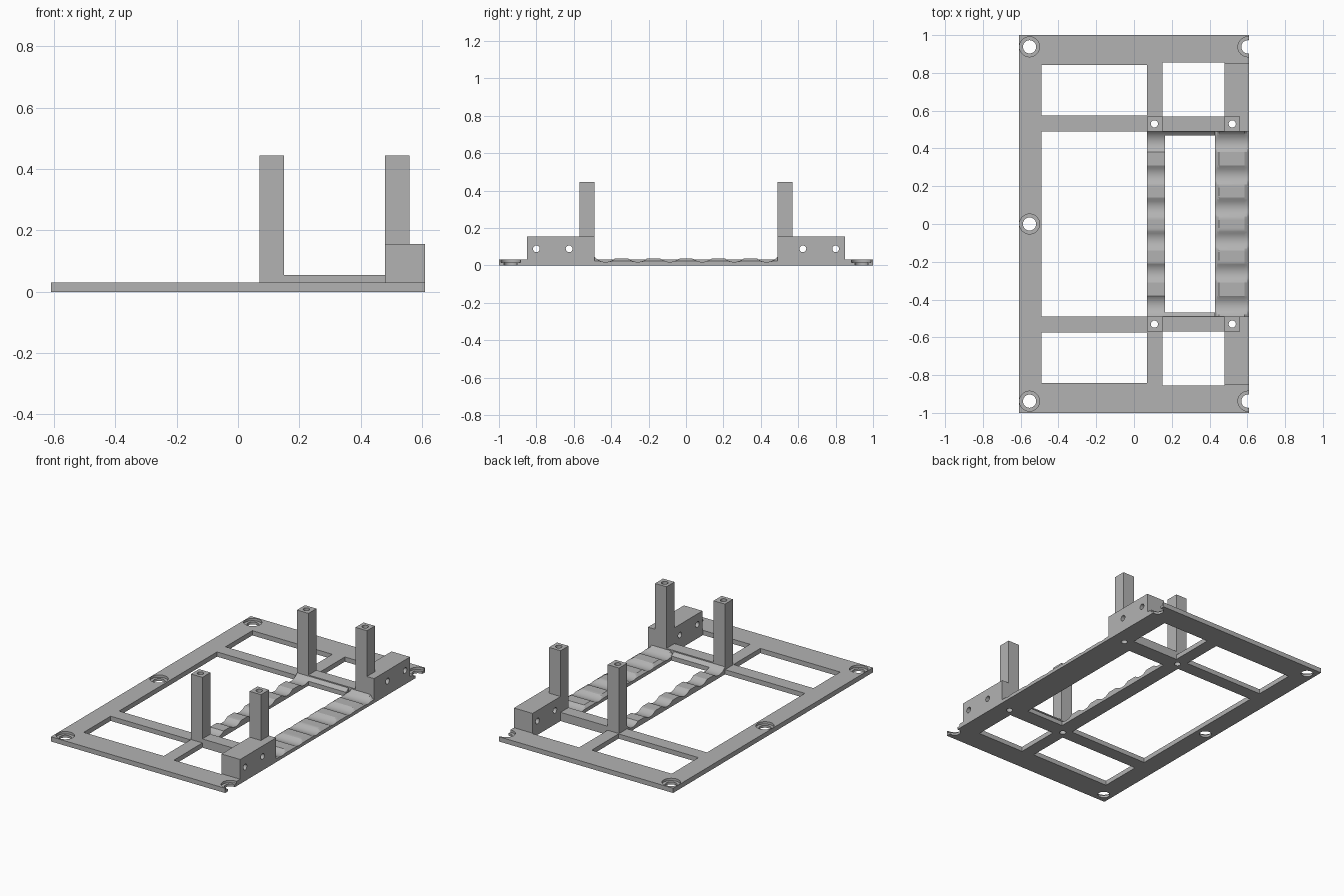
import bpy, bmesh, math

if "Cube" in bpy.data.objects:
    bpy.data.objects.remove(bpy.data.objects["Cube"])

grey = bpy.data.materials.new("plain grey")
grey.use_nodes = True
grey.diffuse_color = (0.45, 0.45, 0.45, 1)
grey.node_tree.nodes["Principled BSDF"].inputs["Base Color"].default_value = (0.45, 0.45, 0.45, 1)

PLATE, RAIL, BLOCK, POST = 0.03, 0.055, 0.155, 0.445   # top heights
EDGE = 0.61                                            # half width of plate


def finish(name, bm):
    bmesh.ops.recalc_face_normals(bm, faces=bm.faces)
    mesh = bpy.data.meshes.new(name)
    bm.to_mesh(mesh)
    bm.free()
    mesh.materials.append(grey)
    obj = bpy.data.objects.new(name, mesh)
    bpy.context.collection.objects.link(obj)
    return obj


def box(name, x0, x1, y0, y1, z0, z1):
    bm = bmesh.new()
    bmesh.ops.create_cube(bm, size=1)
    for v in bm.verts:
        v.co.x = x1 if v.co.x > 0 else x0
        v.co.y = y1 if v.co.y > 0 else y0
        v.co.z = z1 if v.co.z > 0 else z0
    return finish(name, bm)


def cylinder(x, y, z, radius, depth, along_x=False):
    bm = bmesh.new()
    bmesh.ops.create_cone(bm, cap_ends=True, segments=32, radius1=radius, radius2=radius, depth=depth)
    obj = finish("cutter", bm)
    for v in obj.data.vertices:
        if along_x:
            v.co.x, v.co.z = v.co.z, -v.co.x
        v.co.x += x
        v.co.y += y
        v.co.z += z
    return obj


def cut(obj, cutters):
    bpy.context.view_layer.objects.active = obj
    for c in cutters:
        mod = obj.modifiers.new("cut", "BOOLEAN")
        mod.operation, mod.solver, mod.object = "DIFFERENCE", "EXACT", c
        bpy.ops.object.modifier_apply(modifier=mod.name)
        bpy.data.objects.remove(c)


def smooth(obj):
    bpy.ops.object.select_all(action="DESELECT")
    obj.select_set(True)
    bpy.context.view_layer.objects.active = obj
    bpy.ops.object.shade_smooth_by_angle(angle=math.radians(20))


def pin_hole(x, side):
    return cylinder(x, side * 0.53, 0.2, 0.019, 1)


# Base plate with windows, screw holes and an open bay for the cradle
plate = box("base_plate", -EDGE, EDGE, -1, 1, 0, PLATE)
cutters = [box("cutter", -0.49, 0.07, -0.49, 0.49, -1, 1),
           box("cutter", 0.069, 1, -0.49, 0.49, -1, 1)]
for s in (-1, 1):
    for x0, x1, start, end in ((-0.49, 0.07, 0.575, 0.843), (0.15, 0.48, 0.57, 0.855)):
        lo, hi = sorted((s * start, s * end))
        cutters.append(box("cutter", x0, x1, lo, hi, -1, 1))
    cutters += [pin_hole(x, s) for x in (0.108, 0.52)]
for x, y in ((-0.553, -0.938), (-0.553, 0), (-0.553, 0.938), (0.603, -0.938), (0.603, 0.938)):
    cutters.append(cylinder(x, y, 0, 0.035, 1))
    cutters.append(cylinder(x, y, 0.515, 0.053, 1))
cut(plate, cutters)
smooth(plate)

# Rails, drilled blocks and posts, the same on both sides
for s, side in ((-1, "front"), (1, "back")):
    lo, hi = sorted((s * 0.49, s * 0.57))
    rail = box(side + "_rail", 0.07, 0.48, lo, hi, PLATE, RAIL)
    cut(rail, [pin_hole(0.108, s)])
    far_lo, far_hi = sorted((s * 0.49, s * 0.85))
    block = box(side + "_block", 0.48, EDGE, far_lo, far_hi, PLATE, BLOCK)
    cut(block, [pin_hole(0.52, s)] +
        [cylinder(0.5, s * y, 0.088, 0.018, 1, True) for y in (0.625, 0.8)])
    inner = box(side + "_inner_post", 0.07, 0.15, lo, hi, RAIL, POST)
    cut(inner, [pin_hole(0.108, s)])
    outer = box(side + "_outer_post", 0.48, 0.56, lo, hi, BLOCK, POST)
    cut(outer, [pin_hole(0.52, s)])
    for obj in (rail, block, inner, outer):
        smooth(obj)


# Scalloped cradle surface: round hollows with flat ridges between them
CENTRES = [i * 0.16 - 0.4 for i in range(6)]
CENTRES = [c * 1.075 for c in CENTRES]
RADIUS, LOW, RIDGE = 0.075, 0.018, 0.037


def cradle_height(y):
    d = min(abs(y - c) for c in CENTRES)
    if d >= RADIUS:
        return RIDGE
    z = LOW + RADIUS - math.sqrt(RADIUS ** 2 - d ** 2)
    return z if abs(y) > CENTRES[-1] else min(z, RIDGE)


def scalloped_bar(name, sections, y0, y1):
    # sections are (x, height limit) pairs
    steps = max(2, round((y1 - y0) / 0.01))
    ys = [y0 + (y1 - y0) * i / steps for i in range(steps + 1)]
    bm = bmesh.new()
    top = [[bm.verts.new((x, y, min(cradle_height(y), cap))) for y in ys] for x, cap in sections]
    base = [[bm.verts.new((x, y, 0)) for y in ys] for x, cap in sections]
    n = len(sections) - 1
    for i in range(n):
        for j in range(steps):
            for g in (top, base):
                bm.faces.new((g[i][j], g[i + 1][j], g[i + 1][j + 1], g[i][j + 1]))
        for j in (0, steps):
            bm.faces.new((top[i][j], top[i + 1][j], base[i + 1][j], base[i][j]))
    for i in (0, n):
        for j in range(steps):
            bm.faces.new((top[i][j], top[i][j + 1], base[i][j + 1], base[i][j]))
    smooth(finish(name, bm))


scalloped_bar("narrow_cradle", [(0.07, 1), (0.165, 1)], -0.49, 0.49)
scalloped_bar("wide_cradle", [(0.43, 0.022), (0.44, 0.03), (0.45, 1),
                              (0.585, 1), (0.597, 0.03), (EDGE, 0.022)], -0.49, 0.49)
scalloped_bar("front_cradle_lip", [(0.165, 1), (0.43, 1)], -0.49, -0.468)
scalloped_bar("back_cradle_lip", [(0.165, 1), (0.43, 1)], 0.468, 0.49)
